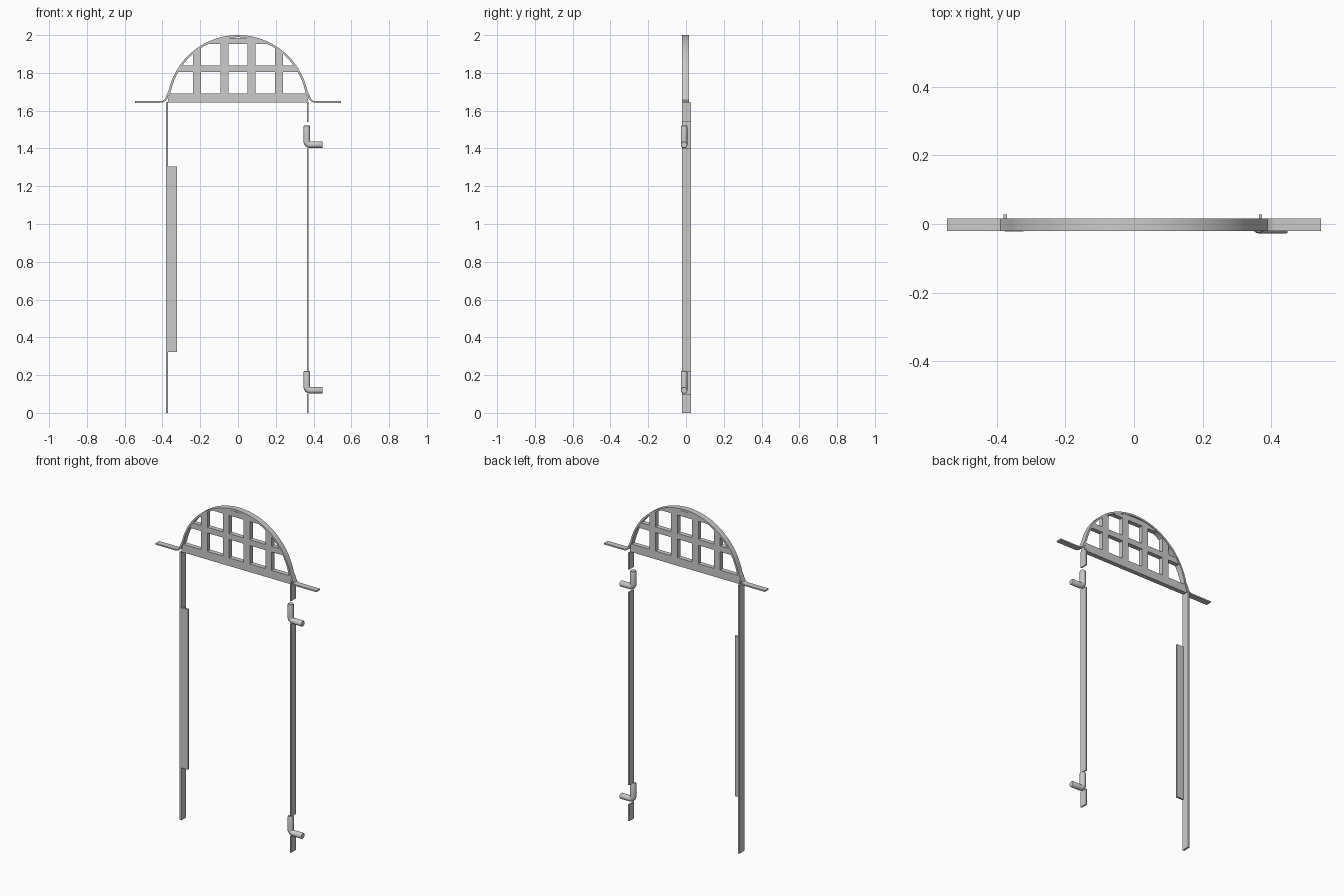
import bpy, math

if "Cube" in bpy.data.objects:
    bpy.data.objects.remove(bpy.data.objects["Cube"])

CZ, R = 1.624, 0.376              # arch circle centre height and outer radius


def finish(ob):
    """Turn a curve into a mesh with sharp edges kept."""
    bpy.ops.object.select_all(action='DESELECT')
    ob.select_set(True)
    bpy.context.view_layer.objects.active = ob
    bpy.ops.object.convert(target='MESH')
    bpy.ops.object.shade_smooth_by_angle(angle=math.radians(30))


def plate(name, loops, y0, y1):
    """Filled outline(s) in the xz plane, extruded from y0 to y1."""
    cu = bpy.data.curves.new(name, 'CURVE')
    cu.dimensions = '2D'
    cu.fill_mode = 'BOTH'
    cu.extrude = (y1 - y0) / 2
    for pts in loops:
        sp = cu.splines.new('POLY')
        sp.points.add(len(pts) - 1)
        for p, (x, z) in zip(sp.points, pts):
            p.co = (x, z, 0, 1)
        sp.use_cyclic_u = True
    ob = bpy.data.objects.new(name, cu)
    bpy.context.collection.objects.link(ob)
    ob.rotation_euler.x = math.pi / 2
    ob.location.y = (y0 + y1) / 2
    finish(ob)


def box(name, x0, x1, y0, y1, z0, z1):
    bpy.ops.mesh.primitive_cube_add(size=1, location=((x0 + x1) / 2, (y0 + y1) / 2, (z0 + z1) / 2))
    ob = bpy.context.object
    ob.name = name
    ob.scale = (x1 - x0, y1 - y0, z1 - z0)
    bpy.ops.object.transform_apply(location=False, rotation=False, scale=True)


def hinge(name, z0):
    """Bent round pin: upright leg, elbow, then a leg pointing outwards."""
    r, x, e = 0.0175, 0.364, 0.019
    za = z0 + r
    path = [(x, z0 + 0.119, 0.75), (x, z0 + 0.117, 0.9), (x, z0 + 0.112, 1)]
    for i in range(9):
        a = math.pi + i / 8 * math.pi / 2
        path.append((x + e + e * math.cos(a), za + e + e * math.sin(a), 1))
    path += [(0.444, za, 1), (0.447, za, 0.9)]
    cu = bpy.data.curves.new(name, 'CURVE')
    cu.dimensions = '3D'
    cu.bevel_depth = r
    cu.bevel_resolution = 6
    cu.use_fill_caps = True
    sp = cu.splines.new('POLY')
    sp.points.add(len(path) - 1)
    for p, (px, pz, pr) in zip(sp.points, path):
        p.co = (px, -0.01, pz, 1)
        p.radius = pr
    ob = bpy.data.objects.new(name, cu)
    bpy.context.collection.objects.link(ob)
    finish(ob)


# Arch strip: right half of centre line, mirrored, then offset both ways
half = [(0.545, 1.646), (0.412, 1.646), (0.398, 1.648), (0.387, 1.654), (0.379, 1.666), (0.373, 1.682)]
rc = R - 0.0055
half += [(rc * math.cos(a), CZ + rc * math.sin(a))
         for a in (math.radians(13 + 77 * i / 24) for i in range(25))]
line = half + [(-x, z) for x, z in reversed(half[:-1])]


def offset(d):
    out = []
    for i, (x, z) in enumerate(line):
        ax, az = line[max(i - 1, 0)]
        bx, bz = line[min(i + 1, len(line) - 1)]
        n = math.hypot(bx - ax, bz - az)
        w = d * (0.75 if abs(x) > 0.385 else 1)
        out.append((x + w * (bz - az) / n, z - w * (bx - ax) / n))
    return out


plate("arch_strip", [offset(0.0055) + offset(-0.0055)[::-1]], -0.02, 0.016)

# Lattice panel: outline under the arch with arc-clipped window openings
ro, ri, flat = 0.370, 0.3645, 1.985
outline = [(-0.373, 1.642), (0.373, 1.642)]
for i in range(49):
    a = math.radians(9 + 162 * i / 48)
    outline.append((ro * math.cos(a), min(CZ + ro * math.sin(a), flat)))


def arc_x(z):
    return math.sqrt(ri ** 2 - (z - CZ) ** 2)


def opening(x0, x1, z0, z1):
    lo, hi = max(x0, -arc_x(z0)), min(x1, arc_x(z0))
    xs = [lo + (hi - lo) * i / 12 for i in range(13)]
    xs += [s * arc_x(z1) for s in (-1, 1) if lo < s * arc_x(z1) < hi]
    pts = [(x, min(z1, CZ + math.sqrt(max(ri ** 2 - x * x, 0)))) for x in sorted(xs, reverse=True)]
    if pts[0][1] > z0 + 1e-4:
        pts.insert(0, (hi, z0))
    if pts[-1][1] > z0 + 1e-4:
        pts.append((lo, z0))
    return pts


columns = [(-0.37, -0.239), (-0.197, -0.092), (-0.049, 0.049), (0.092, 0.197), (0.239, 0.37)]
rows = [(1.692, 1.805), (1.84, 1.952)]
plate("lattice_panel", [outline] + [opening(*c, *r) for c in columns for r in rows], -0.016, 0.012)

# Left post with its handle plate
box("left_post", -0.381, -0.370, -0.02, 0.0275, 0, 1.642)
box("handle_plate", -0.378, -0.323, -0.022, -0.011, 0.323, 1.304)

# Right post, interrupted where the hinges sit
for i, (z0, z1) in enumerate([(0, 0.10), (0.22, 1.40), (1.54, 1.642)]):
    box(f"right_post_{i + 1}", 0.365, 0.373, -0.02, 0.0275, z0, z1)

hinge("lower_hinge", 0.102)
hinge("upper_hinge", 1.402)
